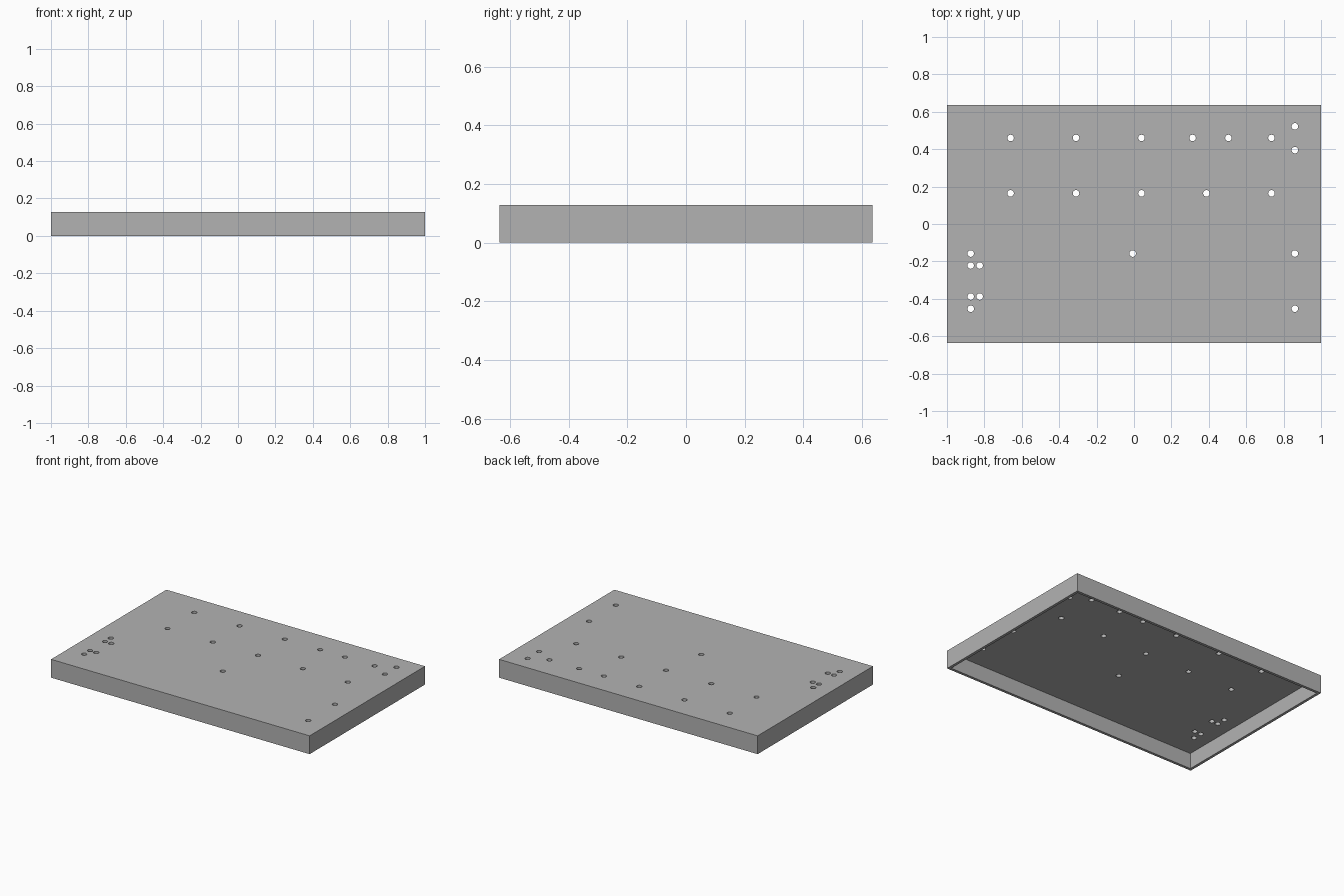
import bpy
import bmesh
from mathutils import Matrix, Vector

old = bpy.data.objects.get("Cube")
if old:
    bpy.data.objects.remove(old, do_unlink=True)

LENGTH, WIDTH, HEIGHT = 2.0, 1.274, 0.128
SHEET = 0.019
HOLE_RADIUS = 0.0175

# Hole positions, grouped as (y, x positions)
HOLE_ROWS = [
    (0.522, (0.86,)),
    (0.46, (-0.66, -0.31, 0.04, 0.313, 0.505, 0.735)),
    (0.395, (0.86,)),
    (0.164, (-0.66, -0.31, 0.04, 0.387, 0.735)),
    (-0.158, (-0.873, -0.007, 0.86)),
    (-0.222, (-0.873, -0.825)),
    (-0.388, (-0.873, -0.825)),
    (-0.453, (-0.873, 0.86)),
]

# Single grey metal finish
metal = bpy.data.materials.new("grey_metal")
metal.use_nodes = True
GREY = (0.45, 0.45, 0.45, 1)
metal.diffuse_color = GREY
metal.node_tree.nodes["Principled BSDF"].inputs["Base Color"].default_value = GREY


def make_object(name, bm):
    mesh = bpy.data.meshes.new(name)
    bm.to_mesh(mesh)
    bm.free()
    mesh.materials.append(metal)
    obj = bpy.data.objects.new(name, mesh)
    bpy.context.collection.objects.link(obj)
    return obj


# Folded tray: a box hollowed out from its open underside
bm = bmesh.new()
bmesh.ops.create_cube(bm, size=1)
bmesh.ops.scale(bm, vec=(LENGTH, WIDTH, HEIGHT), verts=bm.verts)
bmesh.ops.translate(bm, vec=(0, 0, HEIGHT / 2), verts=bm.verts)
underside = min(bm.faces, key=lambda f: f.calc_center_median().z)
bmesh.ops.inset_region(bm, faces=[underside], thickness=SHEET, use_even_offset=True)
cavity = bmesh.ops.extrude_face_region(bm, geom=[underside])
lifted = [v for v in cavity["geom"] if isinstance(v, bmesh.types.BMVert)]
bmesh.ops.translate(bm, vec=(0, 0, HEIGHT - SHEET), verts=lifted)
if underside.is_valid:
    bmesh.ops.delete(bm, geom=[underside], context="FACES_ONLY")
bmesh.ops.recalc_face_normals(bm, faces=bm.faces)
tray = make_object("chassis_tray", bm)

# Round drill cutters passing through the top sheet only
bm = bmesh.new()
for y, xs in HOLE_ROWS:
    for x in xs:
        bmesh.ops.create_cone(
            bm, cap_ends=True, segments=24,
            radius1=HOLE_RADIUS, radius2=HOLE_RADIUS, depth=SHEET * 3,
            matrix=Matrix.Translation(Vector((x, y, HEIGHT - SHEET / 2))))
drills = make_object("hole_cutters", bm)
drills.hide_render = True

# Punch the holes, then remove the cutters
punch = tray.modifiers.new("mounting_holes", "BOOLEAN")
punch.operation = "DIFFERENCE"
punch.solver = "EXACT"
punch.object = drills
bpy.context.view_layer.objects.active = tray
tray.select_set(True)
bpy.ops.object.modifier_apply(modifier=punch.name)
bpy.data.objects.remove(drills, do_unlink=True)

# Smooth hole walls, crisp folds
bpy.ops.object.shade_smooth_by_angle()
